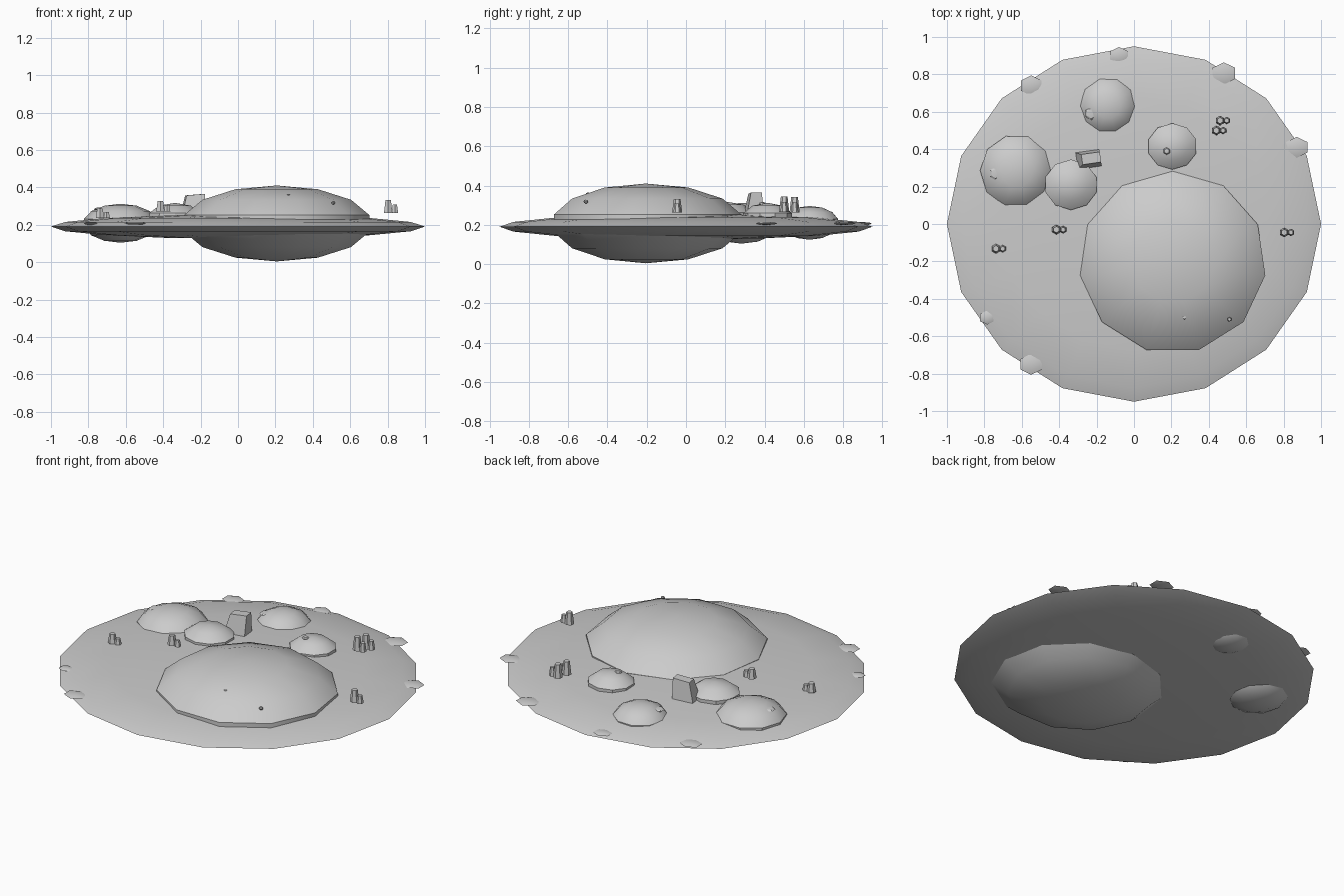
import bpy, math

if "Cube" in bpy.data.objects:
    bpy.data.objects.remove(bpy.data.objects["Cube"])

stone = bpy.data.materials.new("grey stone")
stone.diffuse_color = (0.6, 0.6, 0.6, 1)
stone.use_nodes = True
stone.node_tree.nodes["Principled BSDF"].inputs["Base Color"].default_value = stone.diffuse_color


def finish(name, angle=30):
    o = bpy.context.object
    o.name = name
    o.data.materials.append(stone)
    bpy.ops.object.transform_apply(location=False, rotation=False, scale=True)
    bpy.ops.object.shade_smooth_by_angle(angle=math.radians(angle))
    return o


def blob(name, loc, size, segs, rings, turn=0, angle=30):
    bpy.ops.mesh.primitive_uv_sphere_add(segments=segs, ring_count=rings, radius=1,
                                         location=loc, rotation=(0, 0, turn))
    bpy.context.object.scale = size
    return finish(name, angle)


def post(name, x, y, z, r, h):
    bpy.ops.mesh.primitive_cone_add(vertices=6, radius1=r, radius2=r * 0.65, depth=h,
                                    location=(x, y, z + h / 2))
    finish(name)


# Lens-shaped base disc
blob("disc", (0, 0, 0.19), (1, 0.95, 0.065), 16, 8)

# Large dome, bulging above and below the disc
blob("main_dome", (0.207, -0.205, 0.207), (0.513, 0.5, 0.203), 11, 7, angle=35)

# Smaller domes
blob("wide_dome", (-0.628, 0.283, 0.208), (0.2, 0.2, 0.104), 10, 7, 0.3, 35)
blob("back_dome", (-0.14, 0.63, 0.21), (0.155, 0.155, 0.086), 10, 7, 0.3, 35)
blob("low_dome_left", (-0.337, 0.21, 0.24), (0.15, 0.142, 0.077), 10, 5)
blob("low_dome_right", (0.205, 0.415, 0.235), (0.14, 0.13, 0.077), 10, 5)

# Pebbles breaking the dome surfaces
for x, y, z, r in [(-0.74, 0.27, 0.283, 0.035), (-0.23, 0.59, 0.268, 0.035),
                   (0.175, 0.39, 0.306, 0.02), (0.27, -0.5, 0.355, 0.012),
                   (0.51, -0.51, 0.318, 0.012)]:
    blob("pebble", (x, y, z), (r, r, 0.01), 6, 4)

# Flat stones along the rim
for x, y, r, z in [(-0.55, -0.75, 0.066, 0.208), (-0.785, -0.5, 0.045, 0.206),
                   (0.48, 0.805, 0.07, 0.207), (0.87, 0.41, 0.066, 0.207),
                   (-0.55, 0.74, 0.064, 0.207), (-0.08, 0.9, 0.055, 0.206)]:
    blob("rim_stone", (x, y, z), (r, r * 0.85, 0.008), 6, 4)

# Pairs of hexagonal tapered posts
for x, y, z, h in [(0.803, -0.045, 0.262, 0.07), (-0.738, -0.132, 0.235, 0.052),
                   (-0.415, -0.03, 0.27, 0.056), (0.46, 0.553, 0.262, 0.08),
                   (0.44, 0.5, 0.265, 0.08)]:
    post("tall_post", x, y, z, 0.026, h)
    post("short_post", x + 0.036, y, z, 0.02, h * 0.65)

# Leaning tapered block between the domes
bpy.ops.mesh.primitive_cube_add(size=1, location=(-0.24, 0.345, 0.295),
                                rotation=(0, 0, math.radians(8)))
block = bpy.context.object
for v in block.data.vertices:
    top = v.co.z > 0
    v.co.x = v.co.x * (0.1 if top else 0.13) + (0.012 if top else -0.005)
    v.co.y = v.co.y * (0.055 if top else 0.095) + (0.005 if top else 0)
    v.co.z = v.co.z * 0.13 + (v.co.x * 0.08 if top else 0)
finish("leaning_block")
